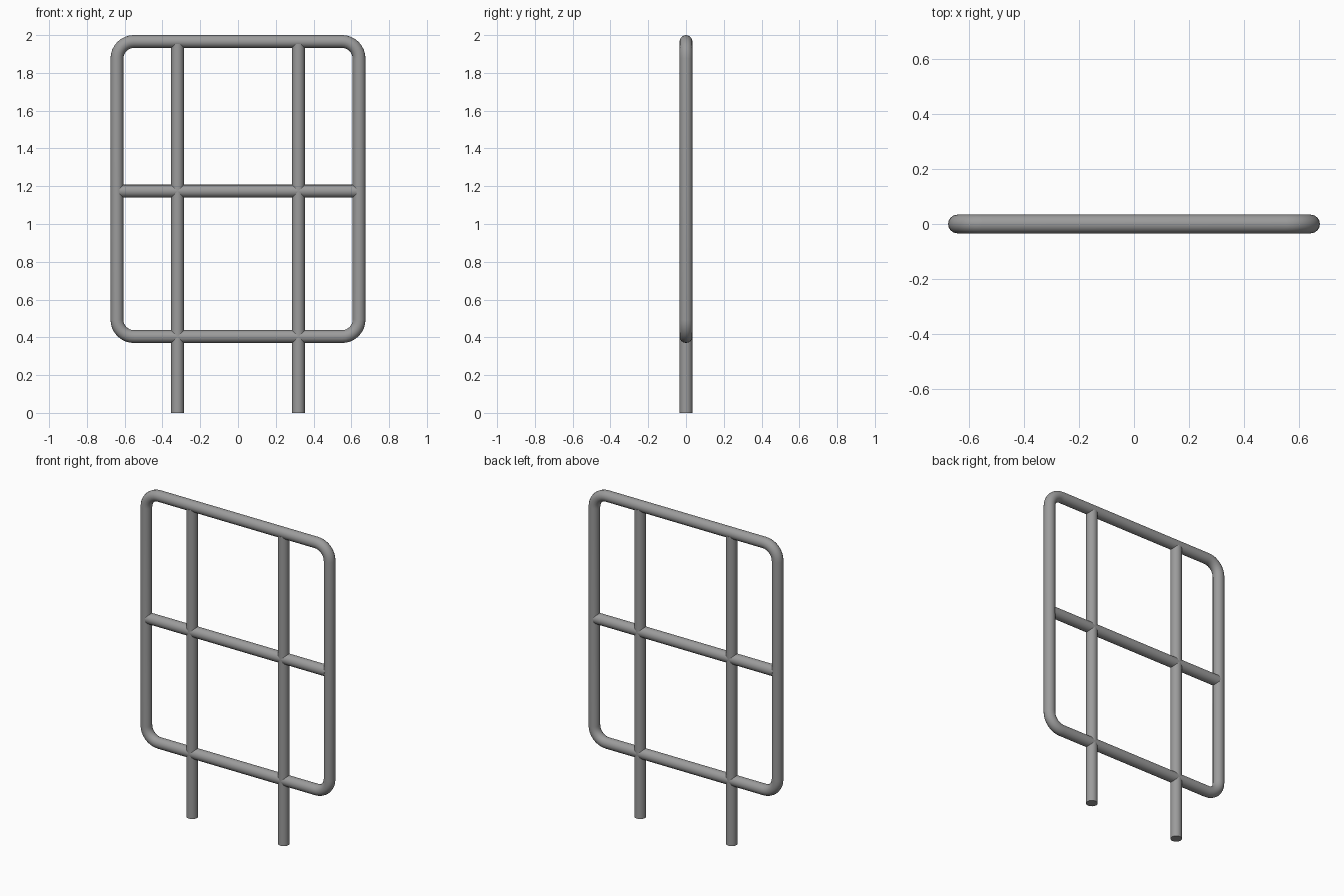
import bpy
import math
from mathutils import Vector

cube = bpy.data.objects.get("Cube")
if cube:
    bpy.data.objects.remove(cube, do_unlink=True)

R = 0.034                       # tube radius
HALF_W = 0.675 - R              # frame centreline half width
TOP, BOTTOM = 2.0 - R, 0.37 + R
BEND = 0.09                     # centreline bend radius

steel = bpy.data.materials.new("grey steel")
steel.use_nodes = True
grey = (0.33, 0.33, 0.33, 1)
steel.diffuse_color = grey
steel.node_tree.nodes["Principled BSDF"].inputs["Base Color"].default_value = grey


def tube(name, points, closed=False):
    """Sweep a round section along a path and turn it into a smooth mesh."""
    curve = bpy.data.curves.new(name, "CURVE")
    curve.dimensions = "3D"
    curve.bevel_depth = R
    curve.bevel_resolution = 6
    curve.use_fill_caps = not closed
    spline = curve.splines.new("POLY")
    spline.points.add(len(points) - 1)
    for p, co in zip(spline.points, points):
        p.co = (*co, 1)
    spline.use_cyclic_u = closed
    obj = bpy.data.objects.new(name, curve)
    bpy.context.collection.objects.link(obj)
    bpy.ops.object.select_all(action="DESELECT")
    obj.select_set(True)
    bpy.context.view_layer.objects.active = obj
    bpy.ops.object.convert(target="MESH")
    obj = bpy.context.object
    obj.data.materials.clear()
    obj.data.materials.append(steel)
    bpy.ops.object.shade_smooth_by_angle(angle=math.radians(40))
    return obj


# Bent outer frame with rounded corners
path = []
corners = [(1, TOP - BEND), (-1, TOP - BEND), (-1, BOTTOM + BEND), (1, BOTTOM + BEND)]
for i, (side, z) in enumerate(corners):
    centre = Vector((side * (HALF_W - BEND), 0, z))
    for k in range(9):
        a = math.radians(90 * (i + k / 8))
        path.append(centre + BEND * Vector((math.cos(a), 0, math.sin(a))))
tube("outer_frame", path, closed=True)

# Two uprights that continue below the frame as legs
for name, x in (("left_upright", 0.32), ("right_upright", -0.32)):
    tube(name, [(x, 0, 0), (x, 0, 1.953)])

# Middle crossbar
tube("crossbar", [(-0.627, 0, 1.174), (0.627, 0, 1.174)])
